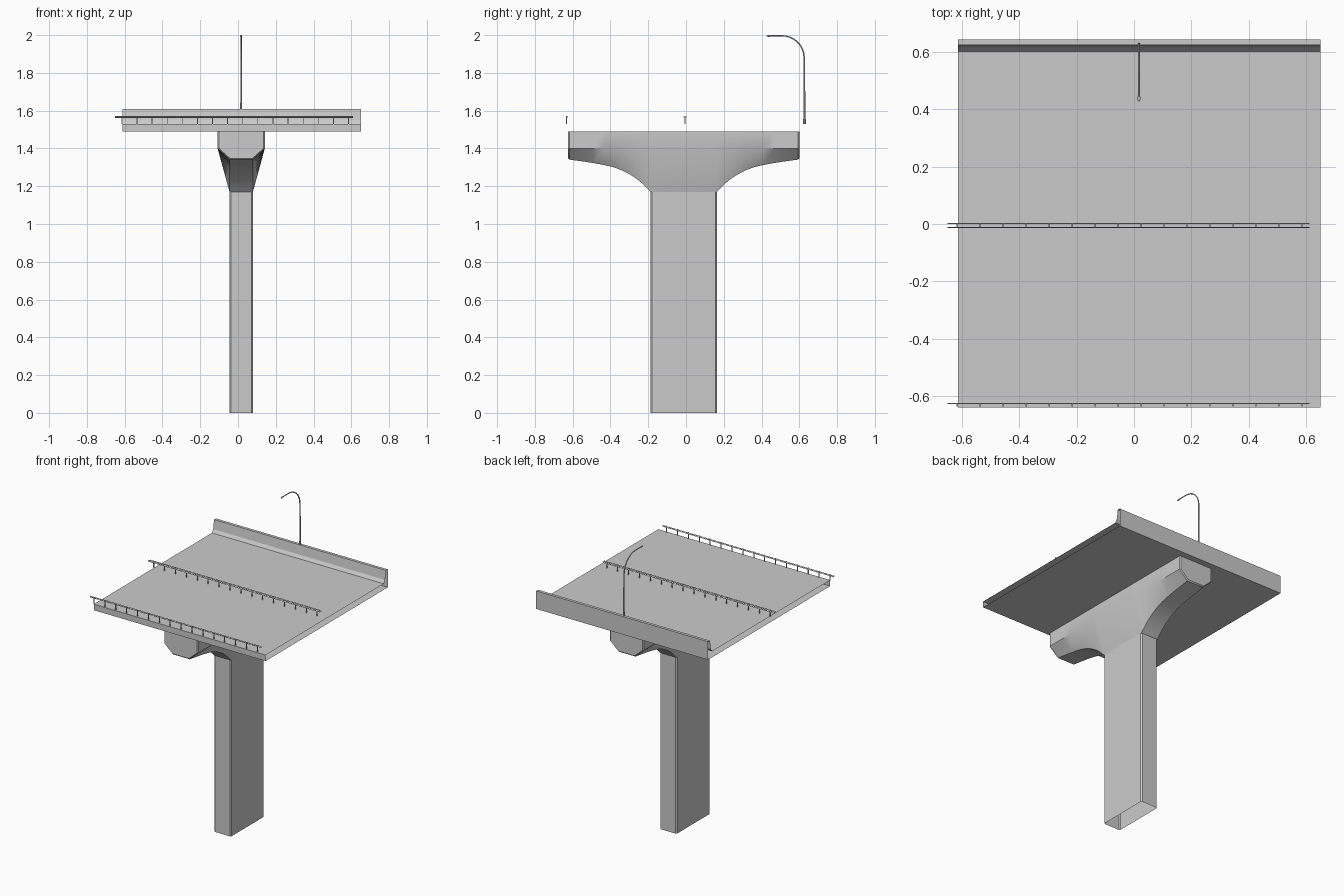
import bpy, bmesh, math

if "Cube" in bpy.data.objects:
    bpy.data.objects.remove(bpy.data.objects["Cube"])

CX, CY = 0.017, -0.012          # centre of pier and cap
DECK_Z = 1.53


def finish(name, bm, smooth=False):
    bmesh.ops.recalc_face_normals(bm, faces=bm.faces[:])
    me = bpy.data.meshes.new(name)
    bm.to_mesh(me)
    bm.free()
    ob = bpy.data.objects.new(name, me)
    bpy.context.collection.objects.link(ob)
    if smooth:
        bpy.ops.object.select_all(action='DESELECT')
        ob.select_set(True)
        bpy.context.view_layer.objects.active = ob
        bpy.ops.object.shade_smooth_by_angle(angle=math.radians(35))
    return ob


def loft(bm, sections, closed=True, caps=False):
    """Bridge consecutive rings of points with quads."""
    rings = [[bm.verts.new(p) for p in s] for s in sections]
    n = len(rings[0])
    for a, b in zip(rings, rings[1:]):
        for i in range(n if closed else n - 1):
            j = (i + 1) % n
            bm.faces.new((a[i], a[j], b[j], b[i]))
    if caps:
        bm.faces.new(rings[0])
        bm.faces.new(rings[-1])


def extrude_x(bm, profile, x0, x1, closed=True):
    loft(bm, [[(x, y, z) for y, z in profile] for x in (x0, x1)], closed)


# Pier: open chamfered rectangular tube
hx, hy, c = 0.062, 0.175, 0.007
outline = [(hx, hy - c), (hx - c, hy), (c - hx, hy), (-hx, hy - c),
           (-hx, c - hy), (c - hx, -hy), (hx - c, -hy), (hx, c - hy)]
bm = bmesh.new()
loft(bm, [[(CX + x, CY + y, z) for x, y in outline] for z in (0, 1.17)])
finish("pier", bm)

# Pier cap: hammerhead with curved underside, sections along y (distance, bottom z, inset)
half = [(0.175, 1.17, 0), (0.195, 1.19, 0), (0.22, 1.215, 0), (0.25, 1.239, 0),
        (0.285, 1.262, 0), (0.325, 1.283, 0), (0.37, 1.30, 0), (0.42, 1.312, 0),
        (0.48, 1.323, 0), (0.54, 1.332, 0), (0.605, 1.341, 0), (0.612, 1.348, 0.007)]
stations = [(-d, z, i) for d, z, i in reversed(half)] + half
sections = []
for d, zb, i in stations:
    w, b = 0.125 - i, 0.062 - i * 0.3
    prof = [(-w, 1.49), (-w, 1.40), (-b, zb), (b, zb), (w, 1.40), (w, 1.49)]
    sections.append([(CX + x, CY + d, z) for x, z in prof])
bm = bmesh.new()
loft(bm, sections, closed=False)
bm.verts.ensure_lookup_table()
bm.faces.new(bm.verts[:6])
bm.faces.new(bm.verts[-6:])
finish("pier_cap", bm, smooth=True)

# Deck with barrier along the back, open at both ends
bm = bmesh.new()
extrude_x(bm, [(-0.638, 1.49), (-0.638, DECK_Z), (0.60, DECK_Z), (0.614, 1.55),
               (0.623, 1.61), (0.642, 1.61), (0.642, 1.49)], -0.612, 0.65)
finish("deck", bm)


# Guard rails: corrugated open strip on regularly spaced posts
def guard_rail(name, y, sides):
    bm = bmesh.new()
    for s in sides:
        extrude_x(bm, [(y + s * a, z) for a, z in
                       ((0.005, 1.562), (0.009, 1.564), (0.005, 1.567),
                        (0.009, 1.570), (0.005, 1.573))], -0.65, 0.61, False)
    for k in range(16):
        x = -0.615 + 0.08 * k
        loft(bm, [[(x + a * 0.002, y + b * 0.0025, z) for a, b in
                   ((-1, -1), (1, -1), (1, 1), (-1, 1))] for z in (DECK_Z, 1.572)], caps=True)
        for s in sides:      # bracket between post and strip
            loft(bm, [[(x + a * 0.002, y + s * d, 1.567 + b * 0.003) for a, b in
                       ((-1, -1), (1, -1), (1, 1), (-1, 1))] for d in (0.002, 0.007)])
    finish(name, bm)


guard_rail("front_guard_rail", -0.632, (1,))
guard_rail("median_guard_rail", -0.005, (-1, 1))

# Street lamp: tapered pole that bends over the road
path = [(0.627, 1.53, 0.0075), (0.627, 1.555, 0.0075), (0.627, 1.557, 0.0055), (0.626, 1.87, 0.004)]
for k in range(1, 9):
    t = math.radians(90 * k / 8)
    path.append((0.506 + 0.12 * math.cos(t), 1.88 + 0.117 * math.sin(t), 0.004 - 0.0001 * k))
path.append((0.44, 1.997, 0.003))
rings = []
for i, (y, z, r) in enumerate(path):
    p, q = path[max(i - 1, 0)], path[min(i + 1, len(path) - 1)]
    t = math.atan2(q[1] - p[1], q[0] - p[0])
    ny, nz = -math.sin(t), math.cos(t)
    rings.append([(CX + r * math.cos(a), y + ny * r * math.sin(a), z + nz * r * math.sin(a))
                  for a in (math.tau * k / 8 for k in range(8))])
bm = bmesh.new()
loft(bm, rings, caps=True)
finish("lamp_pole", bm, smooth=True)

# Lamp head: flattened ball at the arm's tip
bm = bmesh.new()
bmesh.ops.create_uvsphere(bm, u_segments=10, v_segments=6, radius=1)
for v in bm.verts:
    v.co = (CX + v.co.x * 0.006, 0.438 + v.co.y * 0.012, 1.9955 + v.co.z * 0.0045)
finish("lamp_head", bm, smooth=True)
